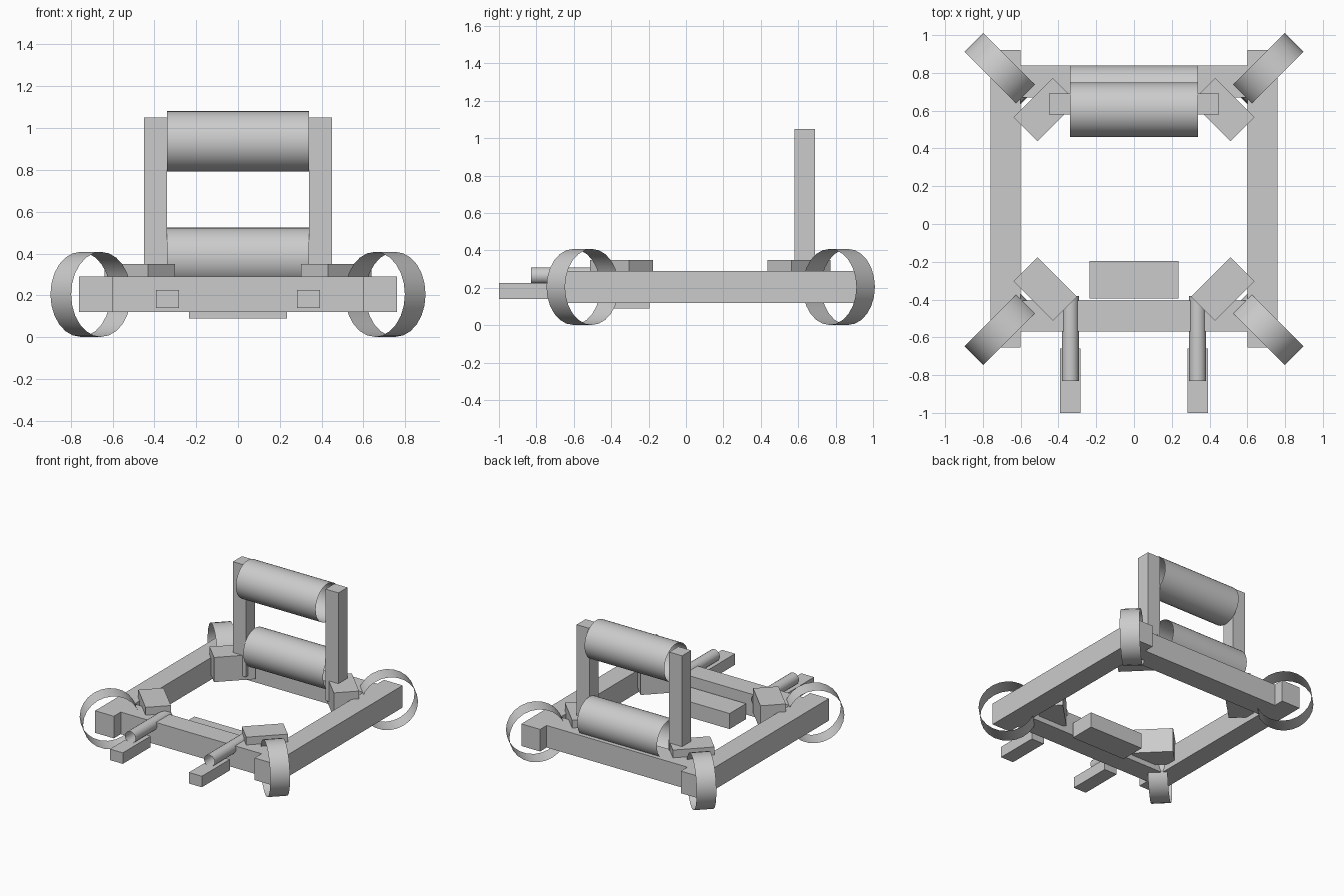
import bpy, math
from mathutils import Matrix

cube = bpy.data.objects.get("Cube")
if cube:
    bpy.data.objects.remove(cube, do_unlink=True)

grey = bpy.data.materials.new("plain grey")
grey.use_nodes = True
GREY = (0.6, 0.6, 0.6, 1)
grey.diffuse_color = GREY
grey.node_tree.nodes["Principled BSDF"].inputs["Base Color"].default_value = GREY


def box(name, x, y, z, turn=0):
    """Box from its (min, max) ranges, turned about its own upright axis."""
    bpy.ops.mesh.primitive_cube_add(size=1)
    ob = bpy.context.object
    ob.name = name
    mid = [(r[0] + r[1]) / 2 for r in (x, y, z)]
    size = [r[1] - r[0] for r in (x, y, z)]
    ob.data.transform(Matrix.Diagonal((*size, 1)))
    ob.location = mid
    ob.rotation_euler.z = turn
    ob.data.materials.append(grey)
    return ob


def tube(name, centre, radius, length, heading, sides=20):
    """Open thin tube lying flat, its axis at the given heading from +x."""
    bpy.ops.mesh.primitive_cylinder_add(vertices=sides, radius=radius, depth=length,
                                        end_fill_type='NOTHING', location=centre,
                                        rotation=(0, math.pi / 2, heading))
    ob = bpy.context.object
    ob.name = name
    ob.data.materials.append(grey)
    bpy.ops.object.shade_smooth_by_angle(angle=math.radians(30))
    return ob


def span(centre, size):
    return (centre - size / 2, centre + size / 2)


# Chassis frame
RAIL_Z = (0.12, 0.29)
box("front_crossbar", (-0.6, 0.6), (-0.57, -0.405), RAIL_Z)
box("back_crossbar", (-0.6, 0.6), (0.67, 0.84), RAIL_Z)
box("battery_block", (-0.235, 0.235), (-0.395, -0.195), (0.09, 0.21))

for side, s in (("left", 1), ("right", -1)):
    box(side + "_rail", span(s * 0.68, 0.16), (-0.655, 0.92), RAIL_Z)

    # Diagonal wheels with a motor inside each corner
    for end, e, wheel_y, motor_y in (("front", -1, -0.553, -0.345), ("back", 1, 0.817, 0.605)):
        angle = -s * e * math.pi / 4
        tube(f"{end}_{side}_wheel", (s * 0.704, wheel_y, 0.205), 0.203, 0.14, angle, 24)
        box(f"{end}_{side}_motor", span(s * 0.47, 0.295), span(motor_y, 0.18),
            (0.16, 0.35), angle)

    # Roller posts
    box(side + "_post", span(s * 0.395, 0.11), (0.58, 0.69), (0.19, 1.05))

    # Front prongs with guide tubes
    box(side + "_prong", span(s * 0.337, 0.11), (-1.0, -0.66), (0.14, 0.225))
    tube(side + "_guide_tube", (s * 0.337, -0.605, 0.265), 0.045, 0.45, math.pi / 2)

# Rollers between the posts
tube("upper_roller", (0, 0.605, 0.937), 0.145, 0.68, 0, 32)
tube("lower_roller", (0, 0.695, 0.38), 0.145, 0.68, 0, 32)
